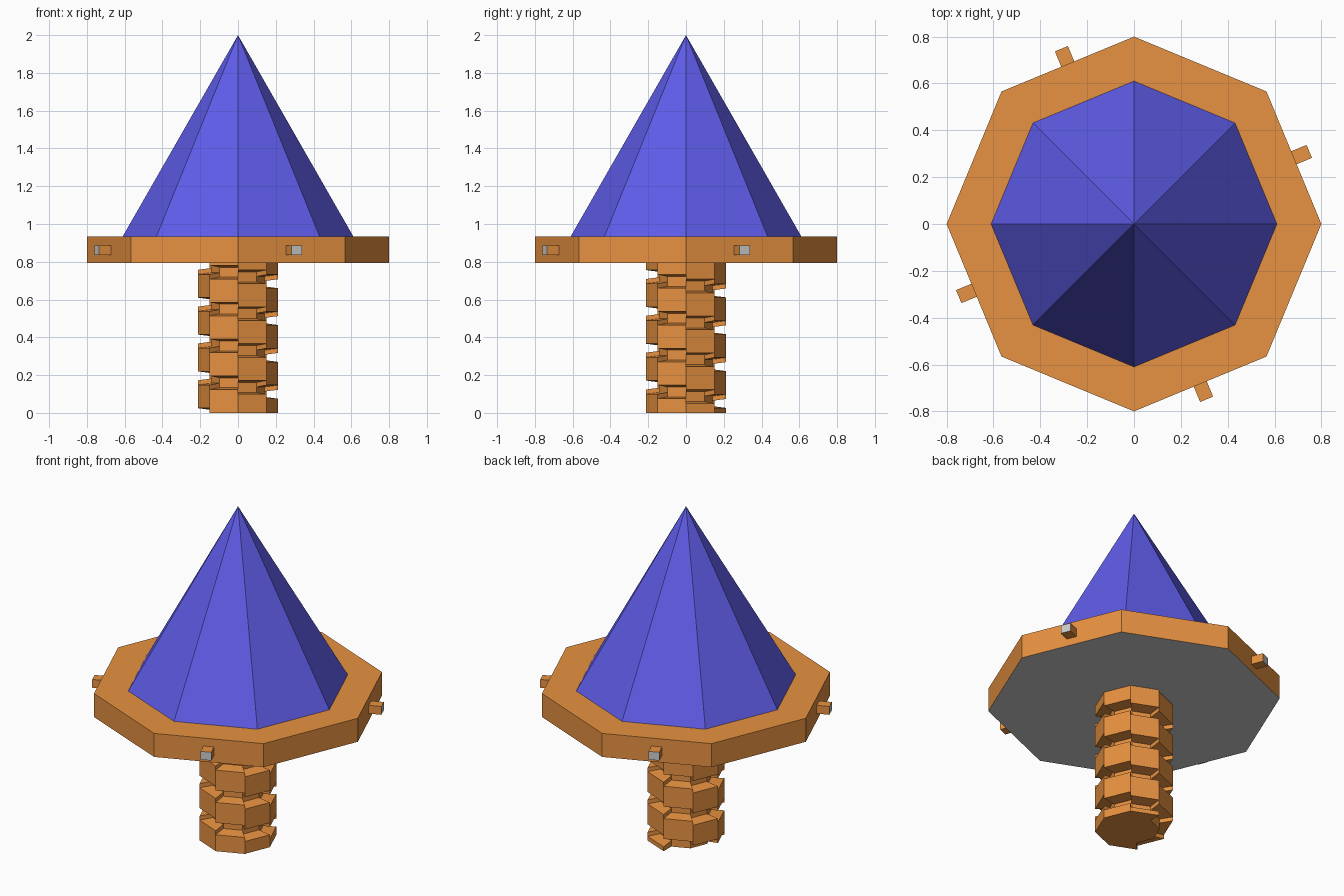
import bpy, bmesh, math
from mathutils import Matrix

if "Cube" in bpy.data.objects:
    bpy.data.objects.remove(bpy.data.objects["Cube"])


def material(name, color):
    m = bpy.data.materials.new(name)
    m.diffuse_color = (*color, 1)
    m.use_nodes = True
    m.node_tree.nodes["Principled BSDF"].inputs["Base Color"].default_value = m.diffuse_color
    return m


ORANGE = material("orange", (0.80, 0.285, 0.052))
BLUE = material("blue", (0.113, 0.107, 0.80))
GREY = material("grey", (0.6, 0.62, 0.63))


def finish(name, bm, *mats):
    mesh = bpy.data.meshes.new(name)
    bm.to_mesh(mesh)
    bm.free()
    for m in mats:
        mesh.materials.append(m)
    obj = bpy.data.objects.new(name, mesh)
    bpy.context.collection.objects.link(obj)
    return obj


def prism(r1, r2, z1, z2):
    """Eight-sided cone or prism with a corner on the x axis."""
    bm = bmesh.new()
    bmesh.ops.create_cone(bm, cap_ends=True, segments=8, radius1=r1, radius2=r2,
                          depth=z2 - z1, matrix=Matrix.Translation((0, 0, (z1 + z2) / 2)))
    bmesh.ops.remove_doubles(bm, verts=bm.verts, dist=1e-5)
    bm.normal_update()
    return bm


# Pointed top
finish("cone", prism(0.61, 0, 0.935, 2.0), BLUE)

# Octagonal plate with a grey underside
bm = prism(0.8, 0.8, 0.793, 0.935)
for f in bm.faces:
    f.material_index = 1 if f.normal.z < -0.9 else 0
finish("plate", bm, ORANGE, GREY)

# Four small pegs on alternate plate sides, with grey ends
for i in range(4):
    bm = bmesh.new()
    bmesh.ops.create_cube(bm, size=1)
    bm.normal_update()
    for f in bm.faces:
        f.material_index = 1 if f.normal.x > 0.9 else 0
    place = (Matrix.Rotation(math.radians(22.5 + 90 * i), 4, 'Z')
             @ Matrix.Translation((0.765, 0, 0.862))
             @ Matrix.Diagonal((0.09, 0.06, 0.05, 1)))
    bmesh.ops.transform(bm, matrix=place, verts=bm.verts)
    finish(f"peg_{i + 1}", bm, ORANGE, GREY)

# Shaft core
CORE, RIM, TOP = 0.14, 0.213, 0.797
finish("shaft_core", prism(CORE, CORE, 0, TOP), ORANGE)

# Stepped thread: one row of blocks per shaft side, each side lower than the last
PITCH = 0.195
bm = bmesh.new()
for c in range(8):
    for turn in range(-2, 5):
        low = 0.05 + PITCH * (turn + (c + 0.5) / 8)
        high = low + PITCH
        rings = []
        for r, gap in ((CORE - 0.01, 0.025), (RIM, 0.036)):
            z1, z2 = max(low + gap, 0), min(high - gap, TOP)
            rings.append((r, z1, z2))
        if rings[1][2] - rings[1][1] < 0.005:
            continue
        verts = []
        for r, z1, z2 in rings:
            for k, z in ((0, z1), (1, z1), (1, z2), (0, z2)):
                a = math.radians(90 - 45 * (c + k))
                verts.append(bm.verts.new((r * math.cos(a), r * math.sin(a), z)))
        inner, outer = verts[:4], verts[4:]
        bm.faces.new(inner)
        bm.faces.new(outer)
        for k in range(4):
            n = (k + 1) % 4
            bm.faces.new((inner[k], inner[n], outer[n], outer[k]))
bmesh.ops.recalc_face_normals(bm, faces=bm.faces)
finish("shaft_thread", bm, ORANGE)
